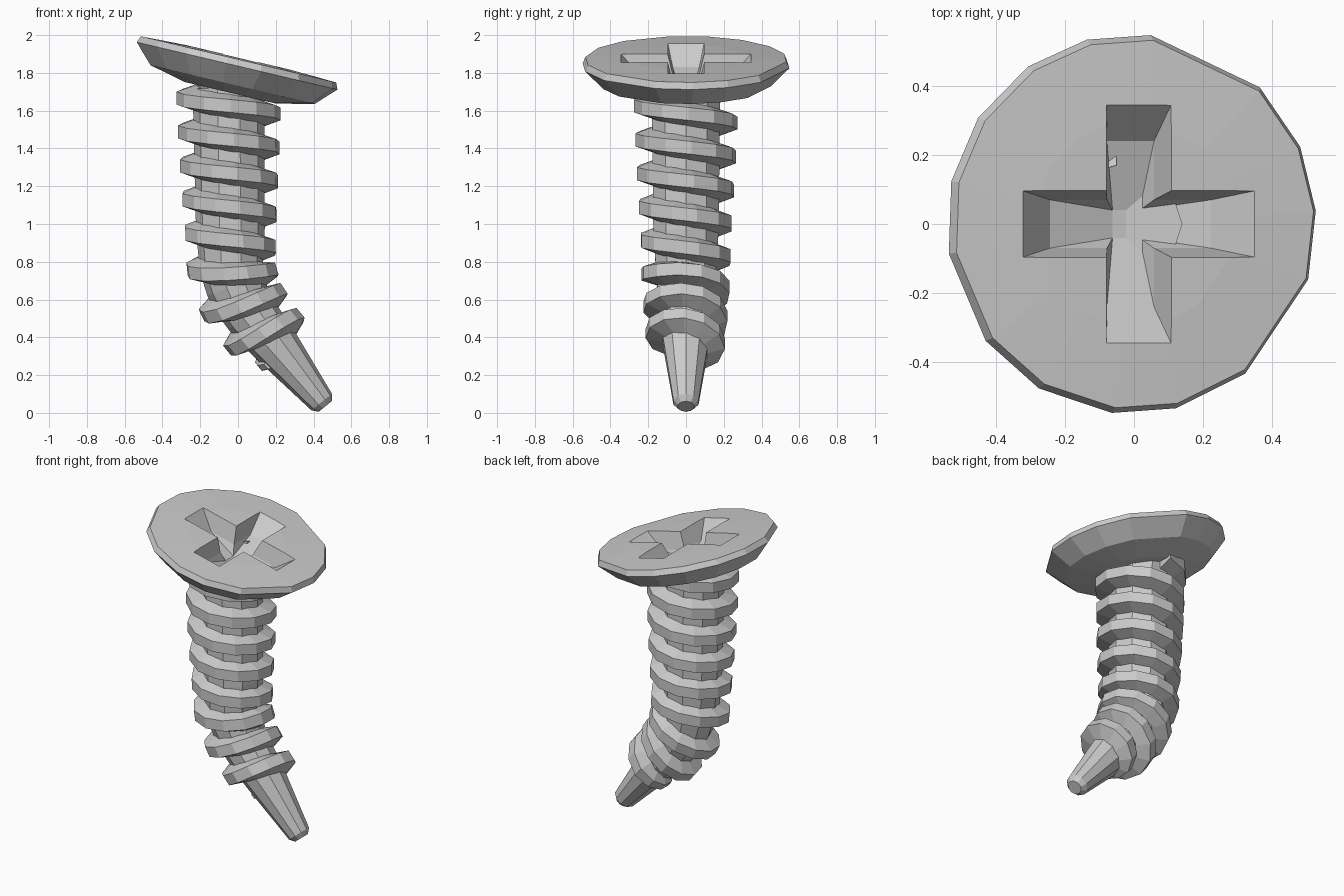
import bpy, bmesh, math
from mathutils import Vector, Matrix

if "Cube" in bpy.data.objects:
    bpy.data.objects.remove(bpy.data.objects["Cube"])


def loft(name, rings, cap=True):
    """Skin a list of equal-length closed rings into a mesh object."""
    bm = bmesh.new()
    vs = [[bm.verts.new(p) for p in r] for r in rings]
    n = len(rings[0])
    for a, b in zip(vs, vs[1:]):
        for i in range(n):
            j = (i + 1) % n
            bm.faces.new((a[i], a[j], b[j], b[i]))
    if cap:
        bm.faces.new(vs[0])
        bm.faces.new(vs[-1])
    bmesh.ops.recalc_face_normals(bm, faces=bm.faces)
    me = bpy.data.meshes.new(name)
    bm.to_mesh(me)
    bm.free()
    ob = bpy.data.objects.new(name, me)
    bpy.context.collection.objects.link(ob)
    return ob


def lerp_table(table, s):
    """Linear lookup in rows of (s, value)."""
    for (s0, v0), (s1, v1) in zip(table, table[1:]):
        if s <= s1:
            return v0 + (v1 - v0) * ((s - s0) / (s1 - s0))
    return table[-1][1]


# Bent centre line, indexed by arc length
pts = [Vector((x, 0, z)) for x, z in
       [(-0.05, 1.72), (-0.045, 1.3), (-0.04, 0.95), (-0.035, 0.76),
        (-0.005, 0.65), (0.035, 0.57), (0.09, 0.49), (0.15, 0.42), (0.462, 0.034)]]
axis = [(0.0, pts[0])]
for a, b in zip(pts, pts[1:]):
    axis.append((axis[-1][0] + (b - a).length, b))
end = axis[-1][0]


def on_axis(s, r, ang, along=0.0):
    """Point at arc length s, radius r and angle around the bent axis."""
    t = (lerp_table(axis, min(s + 0.07, end)) - lerp_table(axis, max(s - 0.07, 0))).normalized()
    side = Vector((-t.z, 0, t.x))
    return (lerp_table(axis, s) + t * along
            + side * r * math.cos(ang) + Vector((0, r * math.sin(ang), 0)))


# Shank with tapered blunt tip
core = [(0, 0.19), (0.75, 0.182), (1.0, 0.165), (1.2, 0.145), (1.41, 0.128),
        (end - 0.03, 0.07), (end, 0.045)]
stations = [0, 0.4, 0.75, 0.95, 1.05, 1.13, 1.22, 1.32, 1.41, 1.6, end - 0.03, end]
SIDES = 10
loft("shank", [[on_axis(s, lerp_table(core, s), math.tau * i / SIDES) for i in range(SIDES)]
               for s in stations])

# Helical thread, fading out at the tip end
PITCH, STEPS = 0.178, 12
crest = [(0, 0.278), (0.4, 0.265), (0.75, 0.248), (1.0, 0.238), (1.16, 0.228), (1.36, 0.212), (1.6, 0.195)]
rings = []
first, last = -0.25, 8.08
n = int((last - first) * STEPS)
for k in range(n + 1):
    turn = first + (last - first) * k / n
    s = max(0.05 + PITCH * turn, 0.0)
    ang = math.pi + math.tau * turn
    f = max(0.12, min(1, (last - turn) / 0.3))
    r0 = lerp_table(core, s) - 0.02
    r1 = r0 + 0.02 + (lerp_table(crest, s) - r0 - 0.02) * f
    w = 0.4 + 0.6 * f
    rings.append([on_axis(s, r, ang, h * w) for r, h in
                  [(r0, -0.066), (r1, -0.034), (r1, 0.034), (r0, 0.066)]])
loft("thread", rings)

# Tilted countersunk head with uneven facets
place = Matrix.Translation((0, 0, 1.87)) @ Matrix.Rotation(math.radians(13.3), 4, 'Y')
angles = [math.radians(a) for a in
          (104, 84, 46, 24, 4, -17, -52, -76, -96, -120, -142, -171, -193, -214, -236)]
profile = [(0.3, 0.012), (0.535, 0.002), (0.55, -0.033), (0.45, -0.135), (0.25, -0.18)]
head = loft("head", [[(r * math.cos(a), r * math.sin(a), z) for a in angles] for r, z in profile])
head.matrix_world = place

# Cross recess: two tapered slots cut out of the head
for k in range(2):
    levels = [(0.38, 0.105, 0.04), (0.345, 0.096, 0.01), (0.24, 0.07, -0.095), (0.04, 0.04, -0.15 - 0.001 * k)]
    cutter = loft(f"recess_cutter_{k}",
                  [[(x * l, y * w, z) for x, y in ((1, 1), (-1, 1), (-1, -1), (1, -1))]
                   for l, w, z in levels])
    cutter.matrix_world = place @ Matrix.Translation((0.012, 0, 0)) @ Matrix.Rotation(k * math.pi / 2, 4, 'Z')
    cutter.hide_render = True
    cutter.hide_set(True)
    mod = head.modifiers.new(f"recess_{k}", 'BOOLEAN')
    mod.operation = 'DIFFERENCE'
    mod.solver = 'EXACT'
    mod.object = cutter
